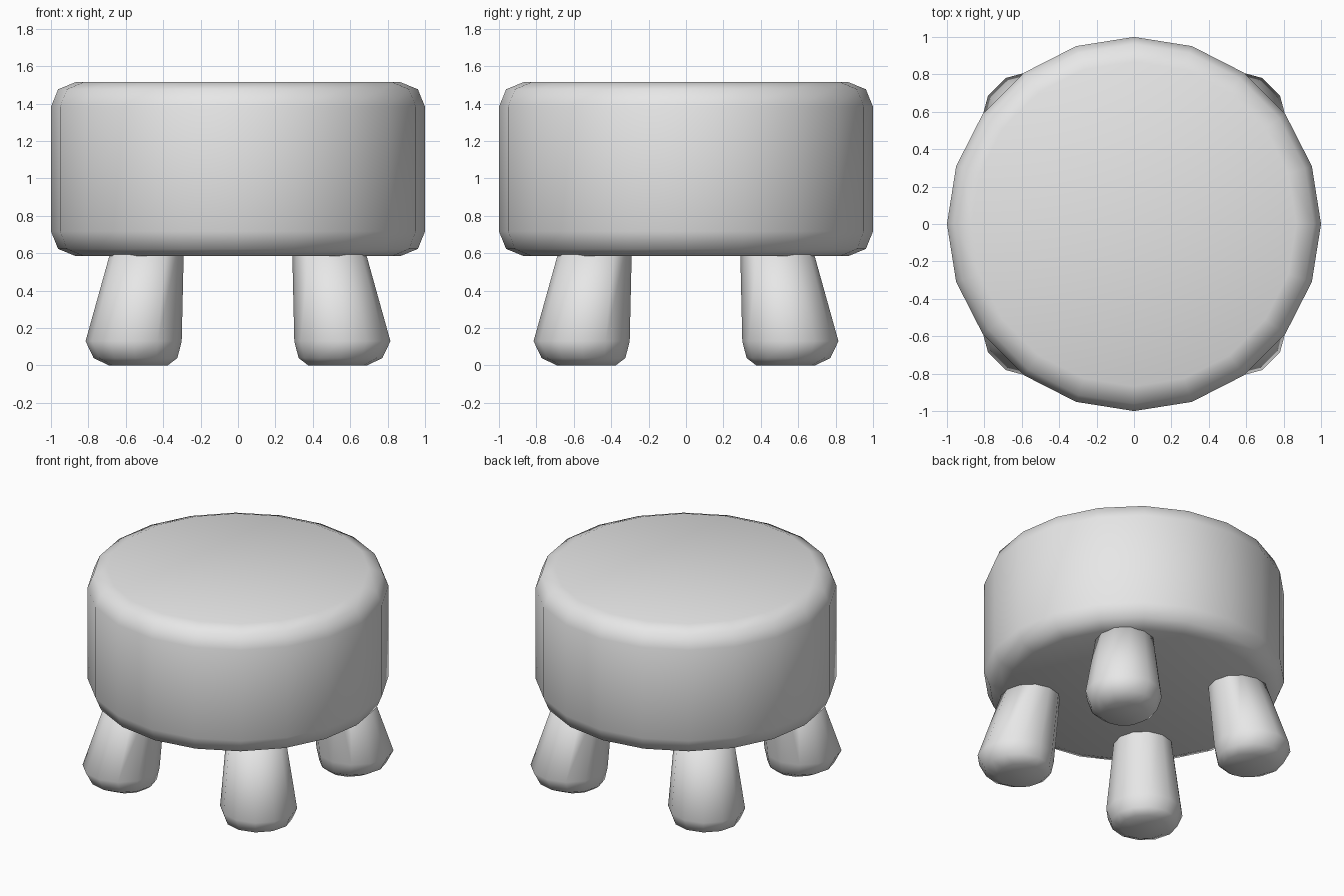
import bpy
import bmesh
from math import cos, sin, tau, radians

cube = bpy.data.objects.get("Cube")
if cube:
    bpy.data.objects.remove(cube, do_unlink=True)

grey = bpy.data.materials.new("plain grey")
grey.use_nodes = True
grey.diffuse_color = (0.8, 0.8, 0.8, 1)
grey.node_tree.nodes["Principled BSDF"].inputs["Base Color"].default_value = (0.8, 0.8, 0.8, 1)


def loft(name, sides, rings):
    """Closed, smooth solid through horizontal rings of (x, y, z, radius)."""
    bm = bmesh.new()
    loops = [[bm.verts.new((x + r * cos(tau * i / sides), y + r * sin(tau * i / sides), z))
              for i in range(sides)] for x, y, z, r in rings]
    for low, high in zip(loops, loops[1:]):
        for i in range(sides):
            j = (i + 1) % sides
            bm.faces.new((low[i], low[j], high[j], high[i]))
    bm.faces.new(loops[0][::-1])
    bm.faces.new(loops[-1])
    bmesh.ops.recalc_face_normals(bm, faces=bm.faces)
    mesh = bpy.data.meshes.new(name)
    bm.to_mesh(mesh)
    bm.free()
    mesh.materials.append(grey)
    obj = bpy.data.objects.new(name, mesh)
    bpy.context.collection.objects.link(obj)
    bpy.ops.object.select_all(action="DESELECT")
    obj.select_set(True)
    bpy.context.view_layer.objects.active = obj
    bpy.ops.object.shade_smooth_by_angle(angle=radians(80))
    return obj


# Thick round seat with rounded rims
bottom, top, bevel = 0.585, 1.515, 0.132
rim = [(0, 1 - bevel), (bevel * 0.29, 1 - bevel * 0.29), (bevel, 1)]
profile = [(bottom + dz, r) for dz, r in rim] + [(top - dz, r) for dz, r in reversed(rim)]
loft("seat", 20, [(0, 0, z, r) for z, r in profile])

# Four splayed, tapered legs with rounded feet: (centre offset, height, radius)
leg = [(0.533, 0, 0.157), (0.548, 0.04, 0.224), (0.558, 0.13, 0.257), (0.478, 0.66, 0.189)]
for front_back, sy in (("front", -1), ("back", 1)):
    for side, sx in (("left", 1), ("right", -1)):
        loft(f"{front_back}_{side}_leg", 12, [(sx * c, sy * c, z, r) for c, z, r in leg])
